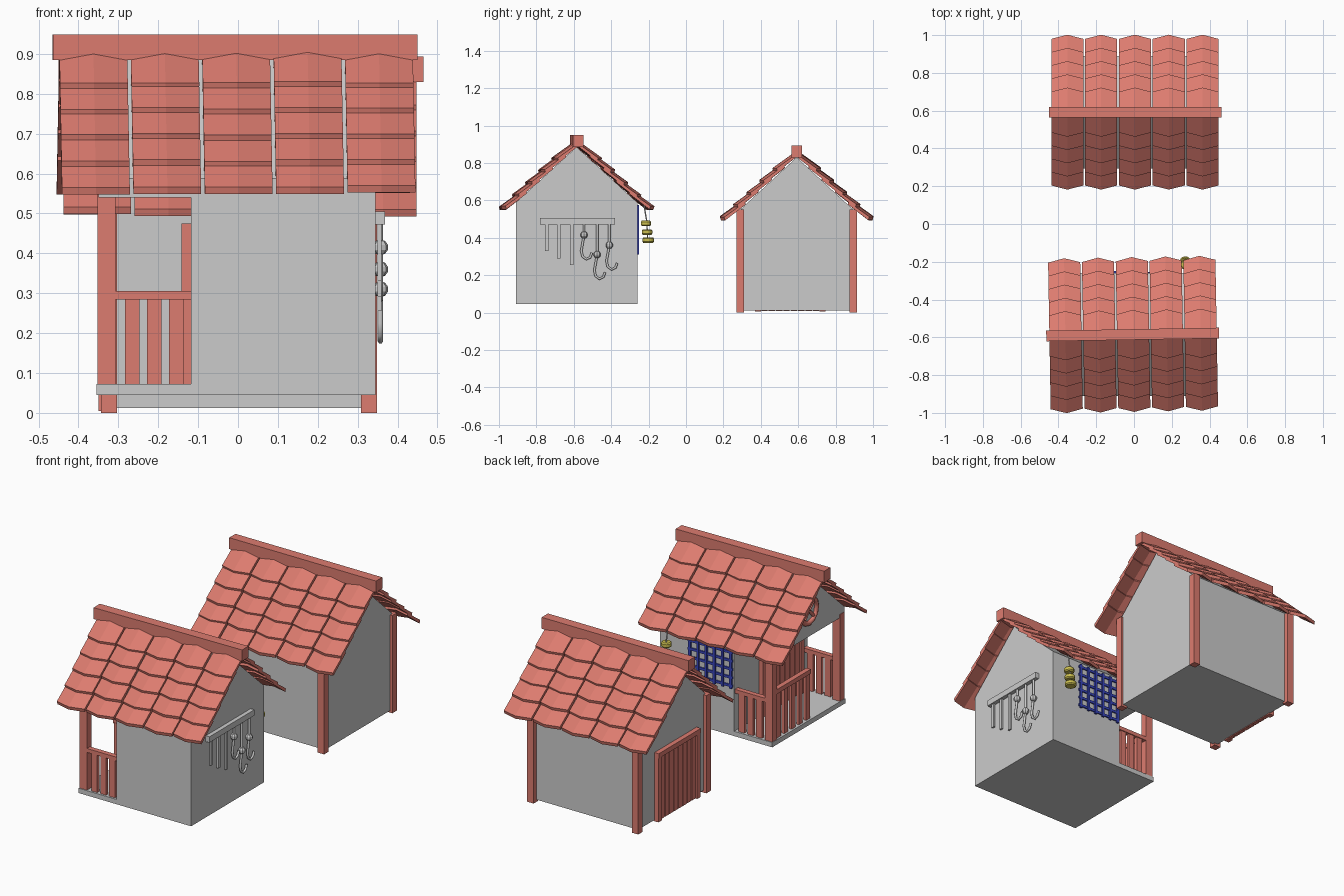
import bpy, bmesh, math, random
from mathutils import Vector, Matrix

if "Cube" in bpy.data.objects:
    bpy.data.objects.remove(bpy.data.objects["Cube"])

random.seed(4)


def material(name, color):
    m = bpy.data.materials.new(name)
    m.diffuse_color = (*color, 1)
    m.use_nodes = True
    m.node_tree.nodes["Principled BSDF"].inputs["Base Color"].default_value = m.diffuse_color
    return m


RED = material("red_paint", (0.72, 0.2, 0.16))
BLUE = material("blue_paint", (0.04, 0.06, 0.5))
YELLOW = material("yellow", (0.6, 0.52, 0.08))


def finish(name, bm, mat=None):
    bmesh.ops.recalc_face_normals(bm, faces=bm.faces)
    me = bpy.data.meshes.new(name)
    bm.to_mesh(me)
    bm.free()
    ob = bpy.data.objects.new(name, me)
    bpy.context.collection.objects.link(ob)
    if mat:
        me.materials.append(mat)
    return ob


def add_box(bm, x0, x1, y0, y1, z0, z1):
    m = Matrix.Translation(((x0 + x1) / 2, (y0 + y1) / 2, (z0 + z1) / 2)) @ \
        Matrix.Diagonal((x1 - x0, y1 - y0, z1 - z0, 1))
    bmesh.ops.create_cube(bm, size=1, matrix=m)


def boxes(name, dims, mat=None):
    bm = bmesh.new()
    for d in dims:
        add_box(bm, *d)
    return finish(name, bm, mat)


def prism_x(name, profile, x0, x1):
    # extrude a (y, z) outline along x
    bm = bmesh.new()
    f = bm.faces.new([bm.verts.new((x0, y, z)) for y, z in profile])
    r = bmesh.ops.extrude_face_region(bm, geom=[f])
    vs = [g for g in r["geom"] if isinstance(g, bmesh.types.BMVert)]
    bmesh.ops.translate(bm, verts=vs, vec=(x1 - x0, 0, 0))
    return finish(name, bm)


def rod(name, pts, r, mat=None):
    cu = bpy.data.curves.new(name, 'CURVE')
    cu.dimensions = '3D'
    cu.bevel_depth = r
    cu.bevel_resolution = 1
    cu.use_fill_caps = True
    s = cu.splines.new('POLY')
    s.points.add(len(pts) - 1)
    for p, c in zip(s.points, pts):
        p.co = (*c, 1)
    if mat:
        cu.materials.append(mat)
    ob = bpy.data.objects.new(name, cu)
    bpy.context.collection.objects.link(ob)
    return ob


def roof(name, yc, dz, xshift, turn):
    # overlapping tiles folded along the middle, 5 columns x 5 rows x 2 sides
    bm = bmesh.new()
    for side in (-1, 1):
        for col in range(5):
            for row in range(5):
                d, z = 0.125 + 0.07 * row, 0.81 - 0.065 * row + dz
                z += random.uniform(-0.003, 0.003)
                xc = (col - 2) * 0.179
                rings = []
                for dd, zz, t in ((d, z, 0.018), (d - 0.11, z + 0.085, 0.012)):
                    pts = [(-0.085, -0.022), (0, 0), (0.085, -0.022)]
                    low = [(xc + a, side * (dd + b), zz) for a, b in pts]
                    top = [(x, y + side * 0.005, q + t) for x, y, q in reversed(low)]
                    rings.append([bm.verts.new(p) for p in low + top])
                a, b = rings
                for i in range(6):
                    j = (i + 1) % 6
                    bm.faces.new((a[i], a[j], b[j], b[i]))
                for r in rings:
                    bm.faces.new((r[0], r[1], r[4], r[5]))
                    bm.faces.new((r[1], r[2], r[3], r[4]))
    tiles = finish(name + "_roof_tiles", bm, RED)
    ridge = boxes(name + "_ridge_beam", [(-0.457, 0.457, -0.028, 0.028, 0.885 + dz, 0.949 + dz)], RED)
    for ob in (tiles, ridge):
        ob.location = (xshift, yc, 0)
        ob.rotation_euler.z = turn
    ridge.location.x = xshift * 1.5


def gable(yc, w, low, side, apex):
    return [(yc - w, low), (yc + w, low), (yc + w, side), (yc, apex), (yc - w, side)]


def planks(y0, y1, n):
    step = (y1 - y0) / n
    return [(y0 + i * step + 0.003, y0 + (i + 1) * step - 0.003) for i in range(n)]


# ---------- front house with porch ----------
YA = -0.585
boxes("porch_house_floor", [(-0.355, 0.345, -0.91, -0.26, 0.045, 0.072)])
boxes("porch_house_walls", [(-0.118, 0.345, -0.91, -0.26, 0.07, 0.54)])
prism_x("porch_house_gable", gable(YA, 0.325, 0.54, 0.588, 0.885), -0.35, 0.345)
roof("porch_house", YA, 0, -0.005, math.radians(1))

# porch posts and railings
boxes("porch_posts", [(-0.352, -0.307, -0.905, -0.865, 0.07, 0.56),
                      (-0.352, -0.307, -0.305, -0.265, 0.07, 0.56)], RED)
rail = []
for y in (-0.89, -0.28):
    rail.append((-0.35, -0.118, y - 0.014, y + 0.014, 0.284, 0.306))
    for x in (-0.265, -0.21, -0.155):
        rail.append((x - 0.018, x + 0.018, y - 0.009, y + 0.009, 0.07, 0.29))
rail.append((-0.35, -0.322, -0.61, -0.28, 0.325, 0.35))
for i in range(5):
    y = -0.595 + i * 0.065
    rail.append((-0.344, -0.328, y - 0.017, y + 0.017, 0.07, 0.33))
boxes("porch_railings", rail, RED)

# porch door
boxes("porch_door", [(-0.134, -0.117, a, b, 0.075, 0.455) for a, b in planks(-0.82, -0.51, 7)] +
      [(-0.142, -0.117, -0.85, -0.82, 0.07, 0.475), (-0.142, -0.117, -0.51, -0.48, 0.07, 0.475),
       (-0.142, -0.117, -0.85, -0.48, 0.45, 0.475)], RED)

# round gable window
ring = [(-0.355, YA + 0.07 * math.cos(k * math.pi / 6), 0.69 + 0.07 * math.sin(k * math.pi / 6))
        for k in range(12)]
win = rod("gable_window_ring", ring, 0.014, RED)
win.data.splines[0].use_cyclic_u = True
for s in (-1, 1):
    rod("gable_window_bar", [(-0.355, YA - 0.048, 0.69 - s * 0.048),
                             (-0.355, YA + 0.048, 0.69 + s * 0.048)], 0.009, RED)

# blue lattice on the back wall
lat = []
for i in range(6):
    x, z = -0.1 + i * 0.051, 0.325 + i * 0.047
    lat.append((x - 0.007, x + 0.007, -0.261, -0.25, 0.31, 0.575))
    lat.append((-0.112, 0.168, -0.261, -0.253, z - 0.007, z + 0.007))
boxes("back_lattice", lat, BLUE)

# tool rack on the right wall
boxes("tool_rack_board", [(0.344, 0.368, -0.78, -0.38, 0.472, 0.505)])
boxes("tool_rack_blades", [(0.35, 0.36, y - 0.009, y + 0.009, z, 0.48)
                           for y, z in ((-0.745, 0.33), (-0.68, 0.29), (-0.61, 0.255))])
for y, knob in ((-0.545, 0.415), (-0.475, 0.31), (-0.41, 0.36)):
    path = [(0, 0.48 - knob), (0, 0), (-0.015, -0.085), (-0.008, -0.115), (0.012, -0.13),
            (0.033, -0.12), (0.042, -0.095)]
    rod("hook", [(0.357, y + a, knob + b) for a, b in path], 0.007)
    bm = bmesh.new()
    bmesh.ops.create_uvsphere(bm, u_segments=8, v_segments=5, radius=0.02,
                              matrix=Matrix.Translation((0.357, y, knob)))
    finish("hook_knob", bm)

# hanging yellow bundle
rod("bundle_string", [(0.27, -0.225, 0.575), (0.27, -0.21, 0.49), (0.27, -0.205, 0.39)], 0.004)
for y, z, r in ((-0.214, 0.477, 0.029), (-0.208, 0.43, 0.03), (-0.202, 0.387, 0.033)):
    bm = bmesh.new()
    bmesh.ops.create_cone(bm, cap_ends=True, segments=8, radius1=r, radius2=r, depth=0.028,
                          matrix=Matrix.Translation((0.272, y, z)))
    ob = finish("hanging_bundle", bm, YELLOW)
    bev = ob.modifiers.new("bevel", 'BEVEL')
    bev.width = 0.006
    bev.segments = 1

# ---------- back house ----------
YB = 0.592
prism_x("shed_walls", gable(YB, 0.297, 0.012, 0.555, 0.83), -0.325, 0.335)
roof("shed", YB, -0.055, 0.005, 0)
boxes("shed_corner_posts", [(x - 0.02, x + 0.02, YB + s * 0.303 - 0.02, YB + s * 0.303 + 0.02, 0, 0.55)
                            for x in (-0.323, 0.328) for s in (-1, 1)], RED)

# shed door
boxes("shed_door", [(-0.342, -0.32, a, b, 0.008, 0.37) for a, b in planks(0.4, 0.715, 8)] +
      [(-0.35, -0.32, 0.37, 0.4, 0.005, 0.392), (-0.35, -0.32, 0.715, 0.745, 0.005, 0.392),
       (-0.352, -0.32, 0.37, 0.745, 0.365, 0.392)], RED)
